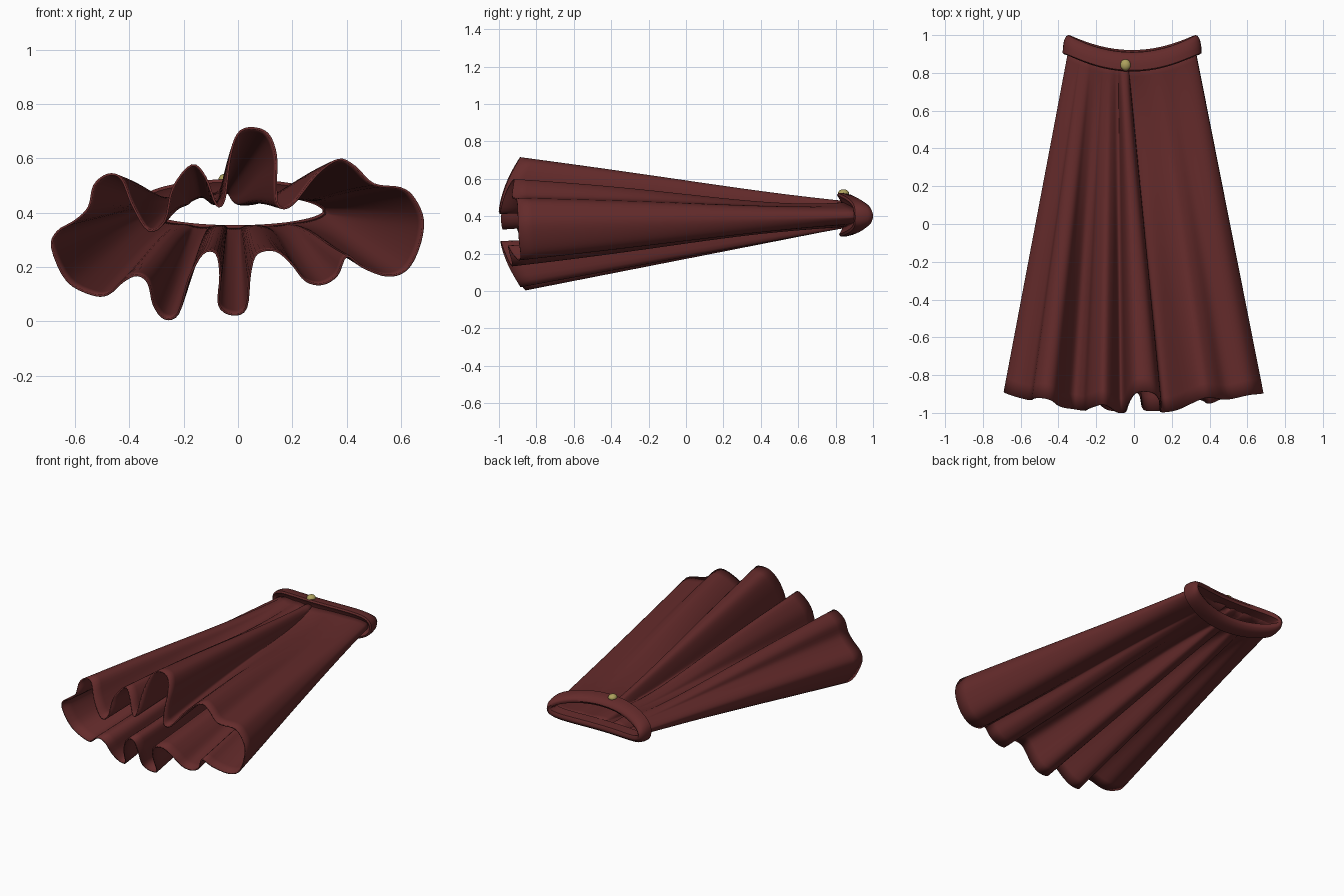
import bpy, math
from mathutils import Vector

if "Cube" in bpy.data.objects:
    bpy.data.objects.remove(bpy.data.objects["Cube"])


def material(name, rgb):
    m = bpy.data.materials.new(name)
    m.diffuse_color = (*rgb, 1)
    m.use_nodes = True
    m.node_tree.nodes["Principled BSDF"].inputs["Base Color"].default_value = m.diffuse_color
    return m


RED = material("dark red cloth", (0.128, 0.024, 0.024))
BRASS = material("dull brass", (0.42, 0.36, 0.11))


def make(name, verts, faces, mat):
    me = bpy.data.meshes.new(name)
    me.from_pydata(verts, [], faces)
    me.materials.append(mat)
    for p in me.polygons:
        p.use_smooth = True
    ob = bpy.data.objects.new(name, me)
    bpy.context.collection.objects.link(ob)
    return ob


def interp(x, xs, ys):
    x = min(max(x, xs[0]), xs[-1])
    for i in range(len(xs) - 1):
        if x <= xs[i + 1]:
            f = (x - xs[i]) / (xs[i + 1] - xs[i])
            return ys[i] + f * (ys[i + 1] - ys[i])
    return ys[-1]


# Wavy hem profile (x, z): front side left to right, then back side right to left
FRONT = [(-.685, .27), (-.665, .33), (-.60, .37), (-.55, .42), (-.53, .50), (-.48, .54),
         (-.43, .525), (-.39, .43), (-.33, .335), (-.27, .37), (-.24, .49), (-.17, .575),
         (-.12, .53), (-.08, .43), (-.05, .45), (-.03, .60), (0, .69), (.05, .712),
         (.11, .69), (.14, .61), (.14, .50), (.15, .425), (.20, .43), (.29, .54),
         (.37, .595), (.43, .57), (.50, .505), (.60, .49), (.65, .45)]
BACK = [(.682, .37), (.665, .27), (.62, .19), (.55, .168), (.46, .20), (.40, .24),
        (.365, .17), (.31, .137), (.25, .15), (.20, .21), (.14, .26), (.07, .25),
        (.045, .18), (.03, .05), (-.02, .025), (-.07, .06), (-.065, .17), (-.08, .25),
        (-.13, .25), (-.18, .16), (-.22, .03), (-.27, .01), (-.31, .06), (-.33, .14),
        (-.37, .17), (-.42, .15), (-.48, .10), (-.54, .10), (-.63, .15)]

CX, CZ, RX = -0.01, 0.405, 0.33


def waist_rz(s):
    return 0.072 if s >= 0 else 0.06


def waist_y(x, s):
    return 0.865 + 0.085 * ((x - CX) / RX) ** 2 - 0.006 * s


# Smooth the hem and pair each hem point with a waist point
ctrl = [Vector(p) for p in FRONT + BACK]
n, nf, SUB = len(ctrl), len(FRONT), 4
hem, waist = [], []
for i in range(n):
    a, b, c, d = (ctrl[(i + k) % n] for k in (-1, 0, 1, 2))
    for k in range(SUB):
        t = k / SUB
        p = 0.5 * (2 * b + (c - a) * t + (2 * a - 5 * b + 4 * c - d) * t * t
                   + (3 * b - a - 3 * c + d) * t ** 3)
        x, z = p
        hem.append(Vector((x, -1.005 + 0.11 * (x / 0.69) ** 2
                           + 1.0 * (z - 0.37) ** 2, z)))
        if i < nf:
            f = (i + t) / nf
            wx = interp(x, (-.69, -.05, .15, .685), (-.34, -.09, -.05, .32))
            ex = CX - RX + 2 * RX * f
            side = 1
        else:
            f = (i + t - nf) / (n - nf)
            wx = CX + RX * x / 0.69
            ex = CX + RX - 2 * RX * f
            side = -1
        wx = 0.9 * wx + 0.1 * ex
        u = max(-1, min(1, (wx - CX) / RX))
        s = side * math.sqrt(1 - u * u)
        waist.append(Vector((CX + RX * u, waist_y(CX + RX * u, s),
                             CZ + waist_rz(s) * s)))

# Skirt body, pleats fading from hem to waist, pinched a little below the band
ROWS, m = 24, len(hem)
verts, faces = [], []
for r in range(ROWS + 1):
    t = r / ROWS
    for w, h in zip(waist, hem):
        p = w.lerp(h, t)
        pinch = 0.8 * max(0, 1 - (abs(h.z - 0.39) / 0.34) ** 2)
        pinch *= math.sin(math.pi * t ** 0.5) ** 2 * (1 - t)
        pinch *= max(0, 1 - (w.x - CX) ** 2 / RX ** 2)
        p.z += ((0.41 if w.z > CZ else 0.37) - p.z) * pinch
        verts.append(p)
for r in range(ROWS):
    for i in range(m):
        j = (i + 1) % m
        faces.append((r * m + i, r * m + j, (r + 1) * m + j, (r + 1) * m + i))
skirt = make("skirt_body", verts, faces, RED)
sol = skirt.modifiers.new("cloth thickness", "SOLIDIFY")
sol.thickness = 0.008
sol.offset = 0

# Flared waistband swept round the saddle-shaped waist
PROFILE = [(0.0, -.03), (.036, -.052), (.047, -.045), (.046, -.015), (.038, .022),
           (.022, .046), (.008, .05), (-.006, .04), (-.008, -.03)]
SEG, k = 72, len(PROFILE)
verts, faces = [], []
for i in range(SEG):
    a = 2 * math.pi * i / SEG
    c, s = math.cos(a), math.sin(a)
    rz = waist_rz(s)
    nrm = Vector((c / RX, s / rz)).normalized()
    x, z = CX + RX * c, CZ + rz * s
    for off, dy in PROFILE:
        verts.append((x + nrm.x * off * (0.8 + 0.2 * abs(s)), waist_y(x, s) + dy,
                      z + nrm.y * off * (1 if s > 0 else 1.15)))
    for q in range(k):
        j, q2 = (i + 1) % SEG, (q + 1) % k
        faces.append((i * k + q, i * k + q2, j * k + q2, j * k + q))
band = make("waistband", verts, faces, RED)

# Button on the front of the band
bpy.ops.mesh.primitive_uv_sphere_add(segments=14, ring_count=8, radius=1,
                                     location=(-0.045, 0.842, 0.523))
button = bpy.context.object
button.name = "button"
button.scale = (0.028, 0.03, 0.021)
button.data.materials.append(BRASS)
bpy.ops.object.shade_smooth()

# Consistent outward normals
for ob in (skirt, band):
    bpy.ops.object.select_all(action='DESELECT')
    bpy.context.view_layer.objects.active = ob
    ob.select_set(True)
    bpy.ops.object.mode_set(mode='EDIT')
    bpy.ops.mesh.select_all(action='SELECT')
    bpy.ops.mesh.normals_make_consistent(inside=False)
    bpy.ops.object.mode_set(mode='OBJECT')
    bpy.ops.object.shade_smooth_by_angle(angle=math.radians(50))
